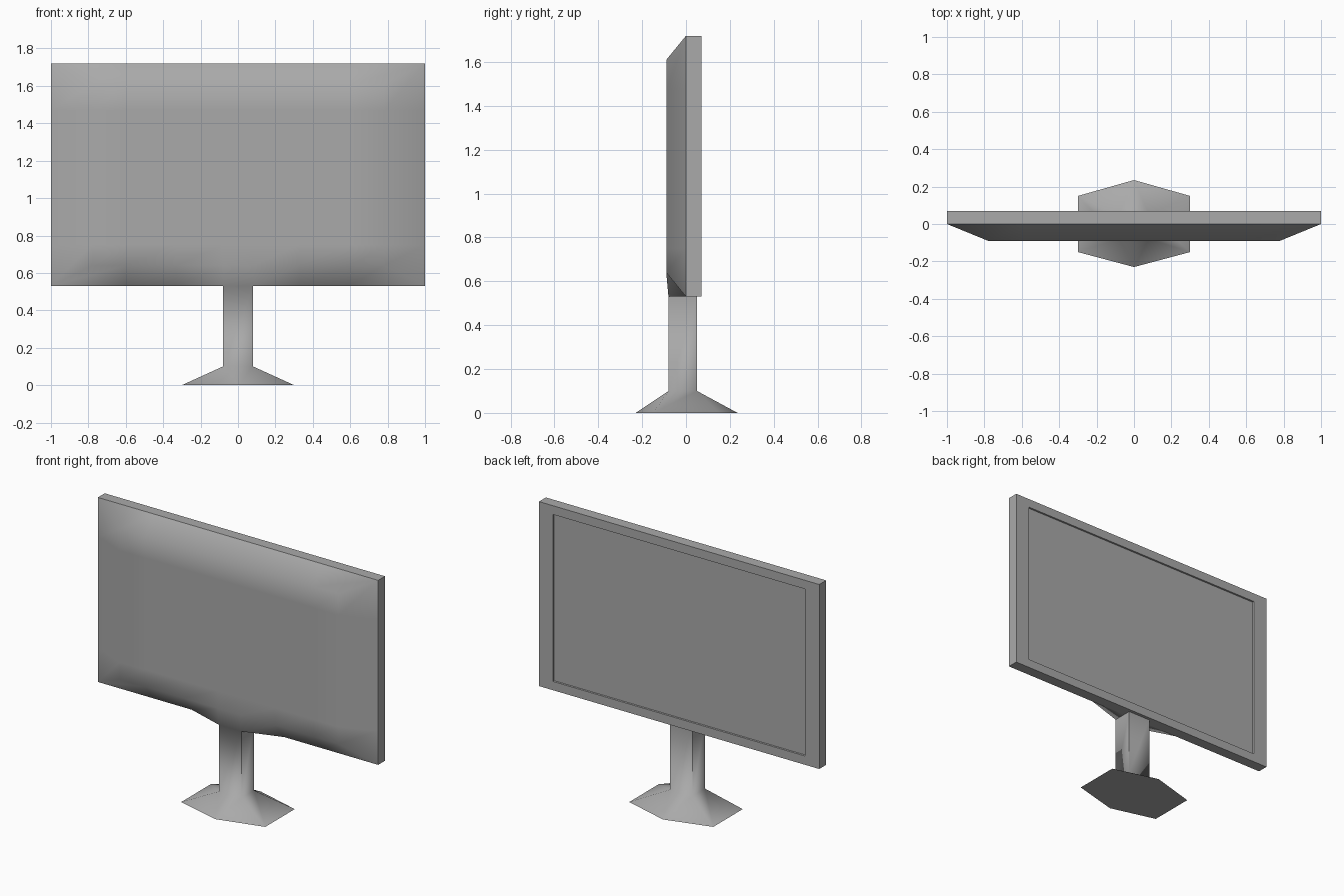
import bpy, bmesh, math

cube = bpy.data.objects.get("Cube")
if cube:
    bpy.data.objects.remove(cube, do_unlink=True)

grey = bpy.data.materials.new("mid_grey")
grey.use_nodes = True
colour = (0.4, 0.4, 0.4, 1)
grey.diffuse_color = colour
grey.node_tree.nodes["Principled BSDF"].inputs["Base Color"].default_value = colour

BOTTOM, TOP = 0.53, 1.72


def finish(bm, name, smooth_angle=None):
    bmesh.ops.recalc_face_normals(bm, faces=bm.faces)
    mesh = bpy.data.meshes.new(name)
    bm.to_mesh(mesh)
    bm.free()
    mesh.materials.append(grey)
    obj = bpy.data.objects.new(name, mesh)
    bpy.context.collection.objects.link(obj)
    if smooth_angle:
        bpy.ops.object.select_all(action='DESELECT')
        obj.select_set(True)
        bpy.context.view_layer.objects.active = obj
        bpy.ops.object.shade_smooth_by_angle(angle=math.radians(smooth_angle))
    return obj


# Screen frame: a thin box with the display recessed into its +y face
bm = bmesh.new()
bmesh.ops.create_cube(bm, size=1)
for v in bm.verts:
    v.co = (v.co.x * 2, 0.07 if v.co.y > 0 else 0, TOP if v.co.z > 0 else BOTTOM)
bm.normal_update()
display = max(bm.faces, key=lambda f: f.normal.y)
bmesh.ops.inset_region(bm, faces=[display], thickness=0.08)
for v in display.verts:
    v.co.x = math.copysign(0.9, v.co.x)
bmesh.ops.inset_region(bm, faces=[display], thickness=0.002, depth=-0.01)
finish(bm, "screen_frame")

# Rear shell: a grid whose outer ring meets the frame, with sloped borders
bm = bmesh.new()
half = [0.08, 0.33, 0.6, 0.78, 1]
cols = [-x for x in reversed(half)] + half
rows = [BOTTOM, 0.64, 0.75, 1.47, 1.61, TOP]
last_c, last_r = len(cols) - 1, len(rows) - 1


def shell_point(c, r):
    x, z = cols[c], rows[r]
    on_side, on_end = c in (0, last_c), r in (0, last_r)
    # Points next to a corner collapse into it, giving mitred slopes
    if on_end and c in (1, last_c - 1):
        x = math.copysign(1, x)
    if on_side and r in (1, last_r - 1):
        z = BOTTOM if r == 1 else TOP
    y = 0 if on_side or on_end else -0.09
    if r == 0 and abs(x) < 0.1:
        y = -0.08
    return x, y, z


grid = [[bm.verts.new(shell_point(c, r)) for c in range(last_c + 1)]
        for r in range(last_r + 1)]
for r in range(last_r):
    for c in range(last_c):
        bm.faces.new((grid[r][c], grid[r][c + 1], grid[r + 1][c + 1], grid[r + 1][c]))

# Flat underside pieces beside the neck
for s in (-1, 1):
    bm.faces.new([bm.verts.new(p) for p in (
        (s * 0.33, 0, BOTTOM), (s * 0.08, -0.08, BOTTOM), (s * 0.08, 0, BOTTOM))])


# Neck: square column flowing out of the shell
def neck_ring(z):
    return [bm.verts.new((x, y, z)) for x, y in
            ((-0.08, -0.08), (0.08, -0.08), (0.08, 0.05), (-0.08, 0.05))]


upper, lower = neck_ring(BOTTOM), neck_ring(0.1)
for i in range(4):
    j = (i + 1) % 4
    bm.faces.new((lower[i], lower[j], upper[j], upper[i]))

# Foot: six-sided flare below the neck
foot = [bm.verts.new((x, y, 0)) for x, y in
        ((-0.3, -0.15), (0, -0.23), (0.3, -0.15), (0.3, 0.15), (0, 0.235), (-0.3, 0.15))]
bm.faces.new(list(reversed(foot)))
for a, b, k in ((0, 1, 0), (2, 3, 3)):
    left, tip, right = foot[k:k + 3]
    bm.faces.new((left, tip, lower[a]))
    bm.faces.new((lower[a], tip, lower[b]))
    bm.faces.new((tip, right, lower[b]))
    bm.faces.new((right, foot[(k + 3) % 6], lower[(b + 1) % 4], lower[b]))

bmesh.ops.remove_doubles(bm, verts=bm.verts, dist=0.0005)
finish(bm, "rear_shell_and_stand", 66)
